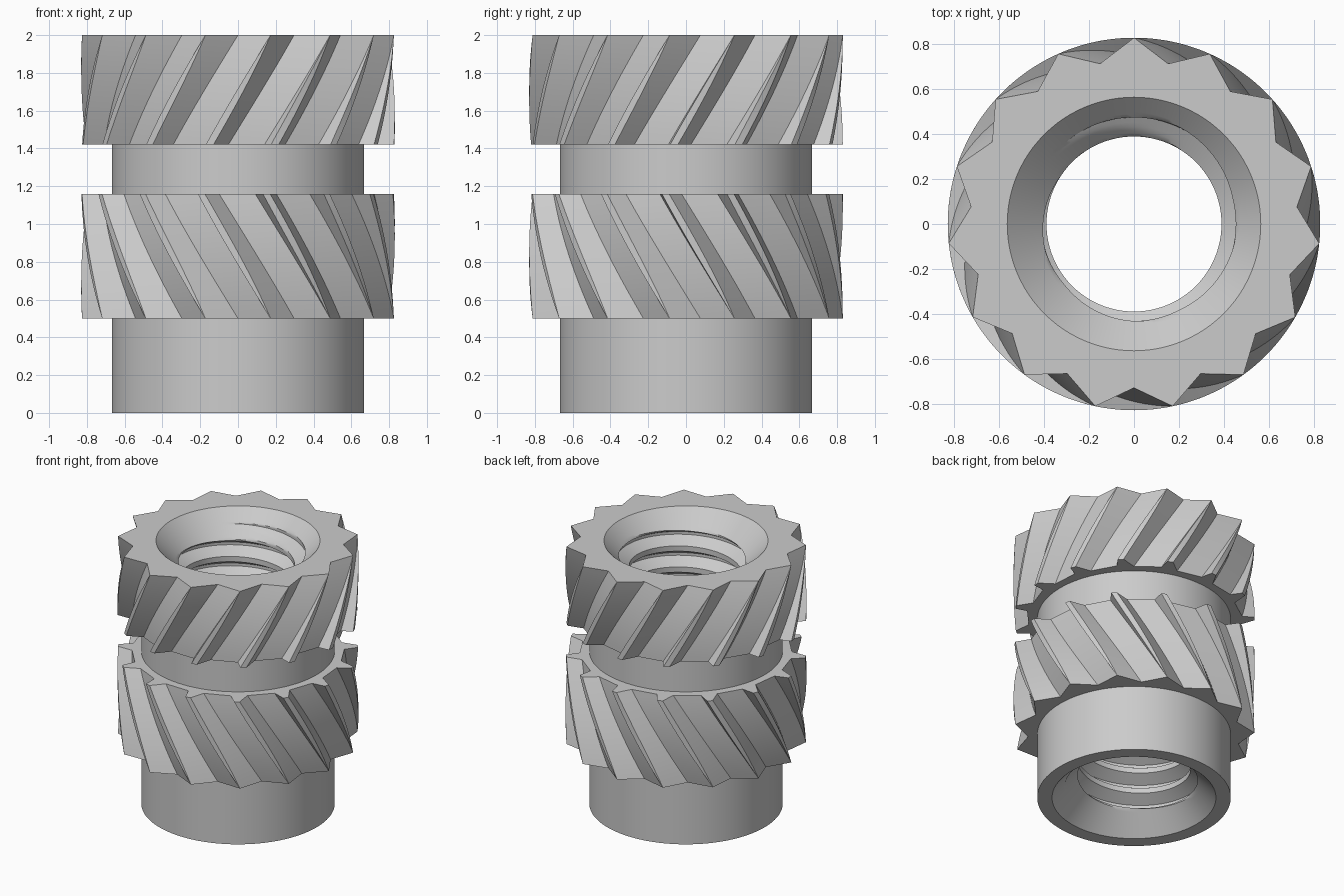
import bpy, bmesh, math
from math import sin, cos, tau, radians, sqrt

if "Cube" in bpy.data.objects:
    bpy.data.objects.remove(bpy.data.objects["Cube"], do_unlink=True)

metal = bpy.data.materials.new("light_grey_metal")
metal.use_nodes = True
GREY = (0.6, 0.6, 0.6, 1)
metal.diffuse_color = GREY
metal.node_tree.nodes["Principled BSDF"].inputs["Base Color"].default_value = GREY


def skin(name, rows):
    """Skin a closed loop of point rows into one solid."""
    bm = bmesh.new()
    grid = [[bm.verts.new(p) for p in row] for row in rows]
    for a, b in zip(grid, grid[1:] + grid[:1]):
        for i in range(len(a) - 1):
            bm.faces.new((a[i], a[i + 1], b[i + 1], b[i]))
    bmesh.ops.remove_doubles(bm, verts=bm.verts, dist=1e-5)
    bmesh.ops.recalc_face_normals(bm, faces=bm.faces)
    mesh = bpy.data.meshes.new(name)
    bm.to_mesh(mesh)
    bm.free()
    mesh.materials.append(metal)
    obj = bpy.data.objects.new(name, mesh)
    bpy.context.collection.objects.link(obj)
    bpy.ops.object.select_all(action='DESELECT')
    obj.select_set(True)
    bpy.context.view_layer.objects.active = obj
    bpy.ops.object.shade_smooth_by_angle(angle=radians(25))


# Sleeve with a countersunk, threaded bore
SIDES, HEIGHT = 96, 2.0
BODY_R, SINK_R, MAJOR, MINOR, PITCH = 0.667, 0.565, 0.475, 0.39, 0.16
THREAD = [(0, MINOR), (0.25, MINOR), (0.56, MAJOR), (0.69, MAJOR), (1, MINOR)]


def circle(r, z):
    return [(r * cos(tau * i / SIDES), r * sin(tau * i / SIDES), z) for i in range(SIDES + 1)]


def bore_row(turn, r):
    row = []
    for i in range(SIDES + 1):
        a = tau * i / SIDES
        z = min(max((turn + i / SIDES) * PITCH, 0), HEIGHT)
        rad = max(r, SINK_R - min(z, HEIGHT - z))
        row.append((rad * cos(a), rad * sin(a), z))
    return row


rows = []
STEPS = 4
for k in range(-2, int(HEIGHT / PITCH) + 2):
    for (t0, r0), (t1, r1) in zip(THREAD, THREAD[1:]):
        for s in range(STEPS):
            f = s / STEPS
            rows.append(bore_row(k + t0 + (t1 - t0) * f, r0 + (r1 - r0) * f))
rows += [circle(BODY_R, HEIGHT), circle(BODY_R, 0)]
skin("threaded_sleeve", rows)

# Knurled rings: notches keep their direction while sweeping along a helix
TEETH, TIP_R, ROOT_R = 15, 0.83, 0.73
HALF = math.pi / TEETH
LEG_U, LEG_V = TIP_R * cos(HALF) - ROOT_R, TIP_R * sin(HALF)
TWIST = radians(48.3)   # per unit of height


def notch(phi):
    """Left rim, root, right foot and right rim of one notch."""
    u, v = ROOT_R * cos(phi), -ROOT_R * sin(phi)
    a = LEG_U ** 2 + LEG_V ** 2
    b = u * LEG_U - v * LEG_V
    t = (-b + sqrt(b * b - a * (u * u + v * v - TIP_R ** 2))) / a
    foot = v + LEG_V
    return [(u + t * LEG_U, v - t * LEG_V), (u, v), (u + LEG_U, foot),
            (sqrt(TIP_R ** 2 - foot ** 2), foot)]


def section(z, phi, inner=None):
    pts = []
    for k in range(TEETH + 1):
        c, s = cos(2 * HALF * k - tau / 4), sin(2 * HALF * k - tau / 4)
        for u, v in notch(phi):
            f = inner / sqrt(u * u + v * v) if inner else 1
            pts.append(((u * c - v * s) * f, (u * s + v * c) * f, z))
    return pts[:4 * TEETH + 1]


def knurled_ring(name, z_star, z_end, levels=14):
    rows = []
    for i in range(levels + 1):
        z = z_star + (z_end - z_star) * i / levels
        rows.append(section(z, abs(z - z_star) * TWIST))
    last = abs(z_end - z_star) * TWIST
    rows.append(section(z_end, last, BODY_R - 0.005))
    rows.append(section(z_star, 0, BODY_R - 0.005))
    skin(name, rows)


knurled_ring("upper_knurled_ring", HEIGHT, 1.42)
knurled_ring("lower_knurled_ring", 0.5, 1.16)
